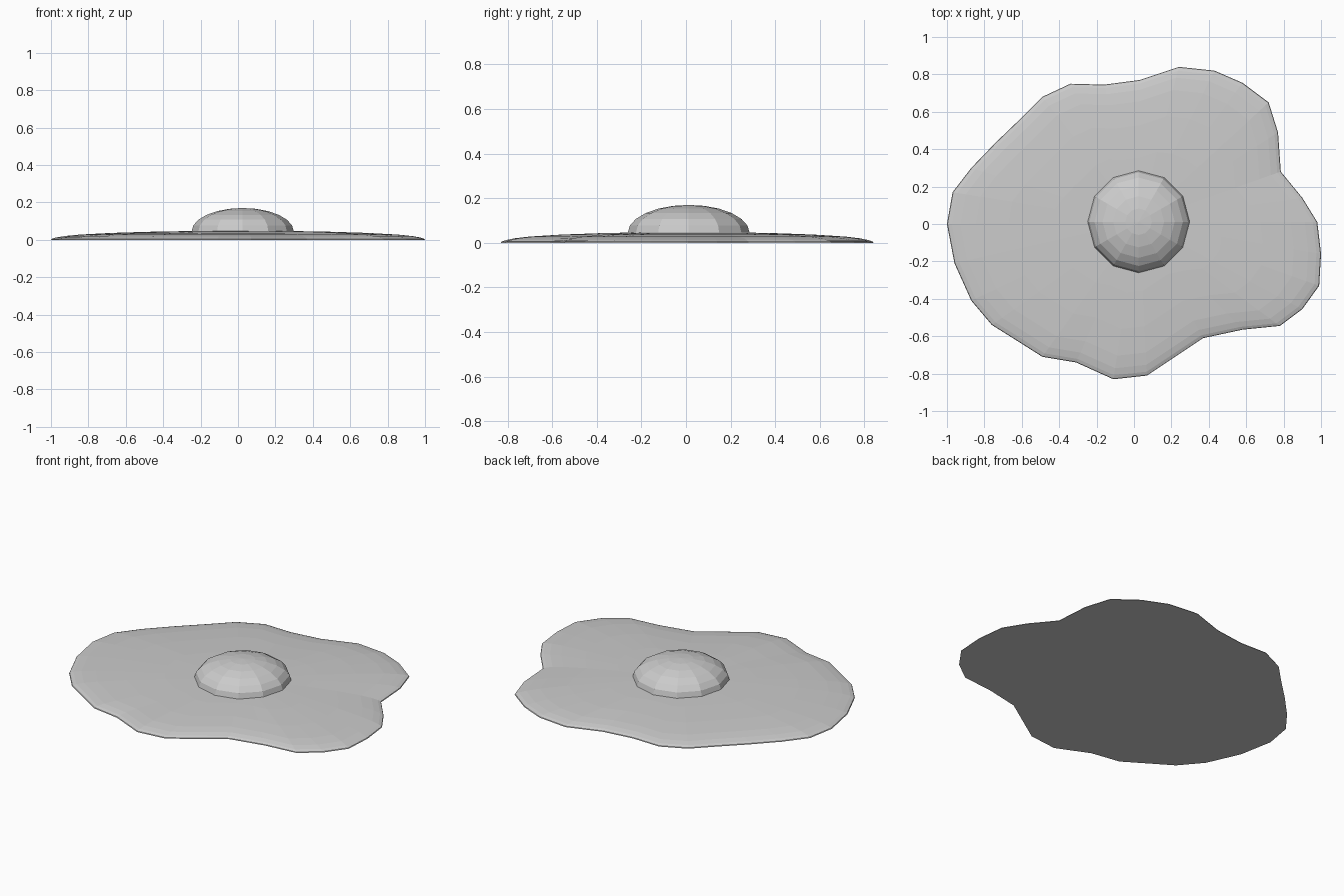
import bpy
import bmesh
from math import sin, cos, pi

default = bpy.data.objects.get("Cube")
if default:
    bpy.data.objects.remove(default, do_unlink=True)

grey = bpy.data.materials.new("plain grey")
grey.use_nodes = True
colour = (0.6, 0.6, 0.6, 1)
grey.diffuse_color = colour
grey.node_tree.nodes["Principled BSDF"].inputs["Base Color"].default_value = colour


def loft(name, rings, centre, peak, cap_bottom):
    """Bridge a stack of rings, close the top with a fan at the peak."""
    bm = bmesh.new()
    loops = [[bm.verts.new(p) for p in ring] for ring in rings]
    count = len(loops[0])
    for lower, upper in zip(loops, loops[1:]):
        for i in range(count):
            j = (i + 1) % count
            bm.faces.new((lower[i], lower[j], upper[j], upper[i]))
    tip = bm.verts.new((centre[0], centre[1], peak))
    for i in range(count):
        bm.faces.new((loops[-1][i], loops[-1][(i + 1) % count], tip))
    if cap_bottom:
        bm.faces.new(loops[0][::-1])
    bmesh.ops.recalc_face_normals(bm, faces=bm.faces)
    mesh = bpy.data.meshes.new(name)
    bm.to_mesh(mesh)
    bm.free()
    mesh.materials.append(grey)
    obj = bpy.data.objects.new(name, mesh)
    bpy.context.collection.objects.link(obj)
    return obj


# Egg white: irregular outline shrunk inward along a shallow rounded profile
cx, cy = 0.025, 0.012
outline = [
    (0.24, 0.84), (0.03, 0.77), (-0.16, 0.745), (-0.34, 0.75),
    (-0.49, 0.68), (-0.61, 0.56), (-0.74, 0.435), (-0.87, 0.3),
    (-0.97, 0.17), (-1, 0), (-0.96, -0.21), (-0.87, -0.41),
    (-0.76, -0.54), (-0.64, -0.615), (-0.49, -0.71), (-0.31, -0.74),
    (-0.11, -0.83), (0.07, -0.81), (0.22, -0.71), (0.37, -0.61),
    (0.58, -0.565), (0.78, -0.545), (0.9, -0.455), (0.99, -0.33),
    (1, -0.16), (0.98, 0.01), (0.9, 0.14), (0.785, 0.28),
    (0.77, 0.49), (0.72, 0.65), (0.58, 0.755), (0.43, 0.82),
]
profile = [(1, 0), (0.997, 0.005), (0.975, 0.012), (0.93, 0.02),
           (0.85, 0.028), (0.68, 0.037), (0.45, 0.044), (0.25, 0.047)]
white_rings = [[(cx + (x - cx) * s, cy + (y - cy) * s, z) for x, y in outline]
               for s, z in profile]
loft("egg_white", white_rings, (cx, cy), 0.048, True)

# Yolk: twelve-sided flattened dome
sides, steps, radius, base, top = 12, 6, 0.273, 0.045, 0.17
yolk_rings = []
for k in range(steps):
    a = k / steps * pi / 2
    r, z = radius * cos(a), base + (top - base) * sin(a)
    yolk_rings.append([(cx + r * cos(2 * pi * i / sides),
                        cy + r * sin(2 * pi * i / sides), z)
                       for i in range(sides)])
loft("yolk", yolk_rings, (cx, cy), top, False)
